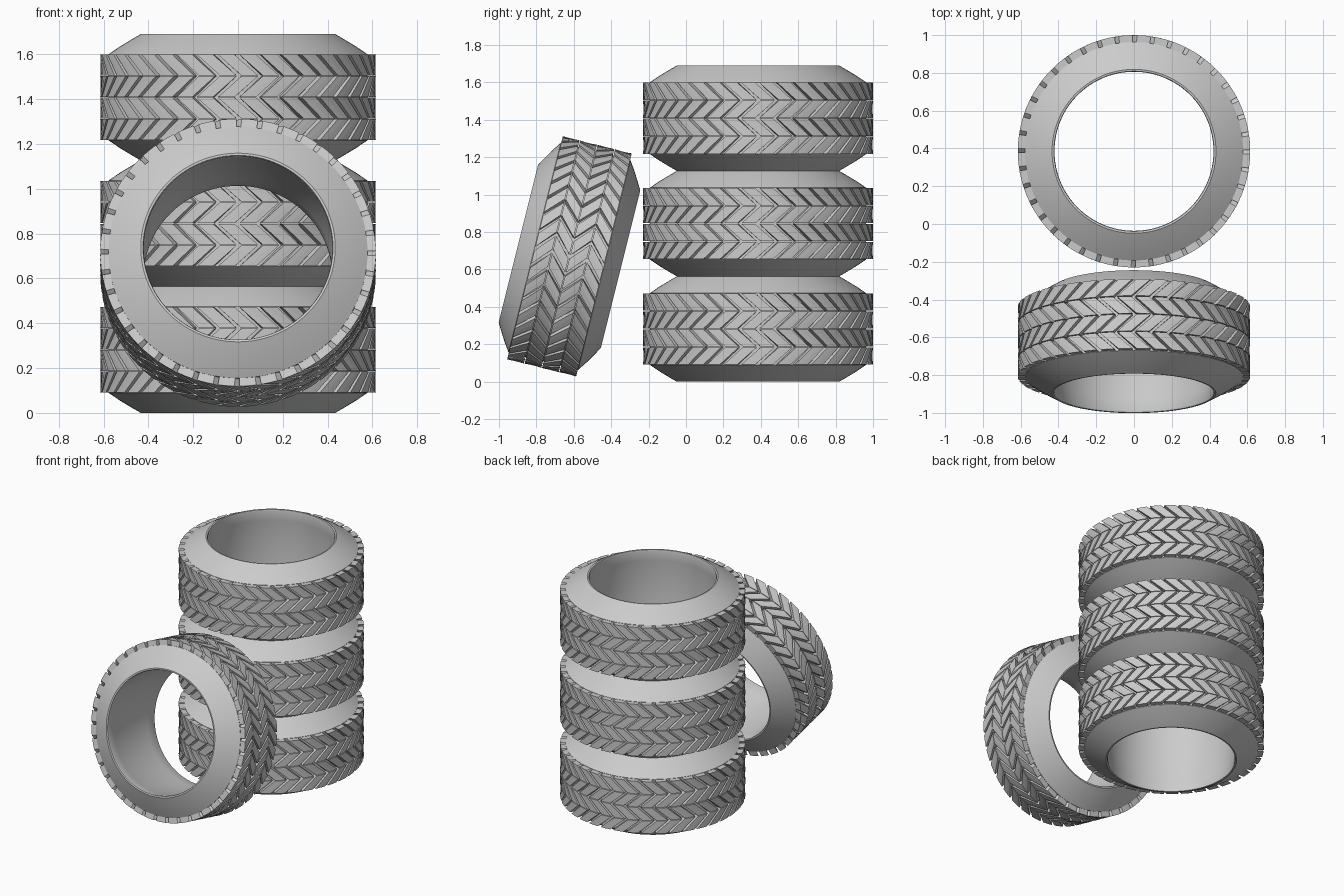
import bpy, math
from math import sin, cos, pi, radians

if "Cube" in bpy.data.objects:
    bpy.data.objects.remove(bpy.data.objects["Cube"])

SEG = 96         # steps round the carcass
BLOCKS = 40      # tread blocks per row
HALF = 0.2817    # half of the tire width
TREAD = 0.192    # half of the tread width
R_OUT, R_BASE = 0.615, 0.578


def make_mesh(name, verts, faces):
    me = bpy.data.meshes.new(name)
    me.from_pydata(verts, [], faces)
    me.update()
    return me


def polar(r, a, z):
    return (r * cos(a), r * sin(a), z)


def carcass_mesh():
    # upper half of the closed section: bore, bead, shoulder, base of tread
    half = [(0.438, 0.10), (0.428, 0.20), (0.421, 0.270), (0.424, 0.280), (0.434, HALF),
            (0.465, 0.264), (0.525, 0.228), (R_BASE, TREAD)]
    prof = half + [(r, -z) for r, z in reversed(half)]
    n = len(prof)
    verts = [polar(r, 2 * pi * i / SEG, z) for i in range(SEG) for r, z in prof]
    faces = []
    for i in range(SEG):
        j = (i + 1) % SEG
        for k in range(n):
            m = (k + 1) % n
            faces.append((i * n + k, i * n + m, j * n + m, j * n + k))
    return make_mesh("tire_carcass", verts, faces)


def tread_mesh():
    # four rows of slanted blocks in a zigzag
    verts, faces = [], []
    step = 2 * pi / BLOCKS
    width = step - 0.036
    row_h = TREAD / 2
    for row in range(4):
        top = TREAD - row * row_h - 0.002
        bot = TREAD - (row + 1) * row_h + 0.002
        slant = 0.085 if row % 2 == 0 else -0.085
        for b in range(BLOCKS):
            o = len(verts)
            for r in (R_BASE - 0.004, R_OUT):
                for z, shift in ((bot, slant), (top, -slant)):
                    for u in (-0.5, 0, 0.5):
                        verts.append(polar(r, b * step + shift + u * width, z))
            quads = [(6, 7, 10, 9), (7, 8, 11, 10),      # outer face
                     (0, 1, 7, 6), (1, 2, 8, 7),         # lower wall
                     (3, 9, 10, 4), (4, 10, 11, 5),      # upper wall
                     (0, 6, 9, 3), (2, 5, 11, 8)]        # groove walls
            faces += [tuple(o + v for v in q) for q in quads]
    return make_mesh("tire_tread", verts, faces)


def place(name, mesh, loc, rot):
    ob = bpy.data.objects.new(name, mesh)
    bpy.context.collection.objects.link(ob)
    ob.location = loc
    ob.rotation_euler = (rot, 0, 0)
    return ob


carcass, tread = carcass_mesh(), tread_mesh()

# three stacked tires and one leaning against them
spots = [("stack_%s" % n, (0, 0.385, HALF * (2 * i + 1)), 0)
         for i, n in enumerate(("bottom", "middle", "top"))]
spots.append(("leaning", (0, -0.623, 0.67), radians(76)))

objs = []
for label, loc, rot in spots:
    objs.append(place(label + "_tire_carcass", carcass, loc, rot))
    objs.append(place(label + "_tire_tread", tread, loc, rot))

# smooth shading on the carcass, sharp edges kept
for ob in bpy.context.view_layer.objects:
    ob.select_set(False)
objs[0].select_set(True)
bpy.context.view_layer.objects.active = objs[0]
bpy.ops.object.shade_smooth_by_angle(angle=radians(30))
